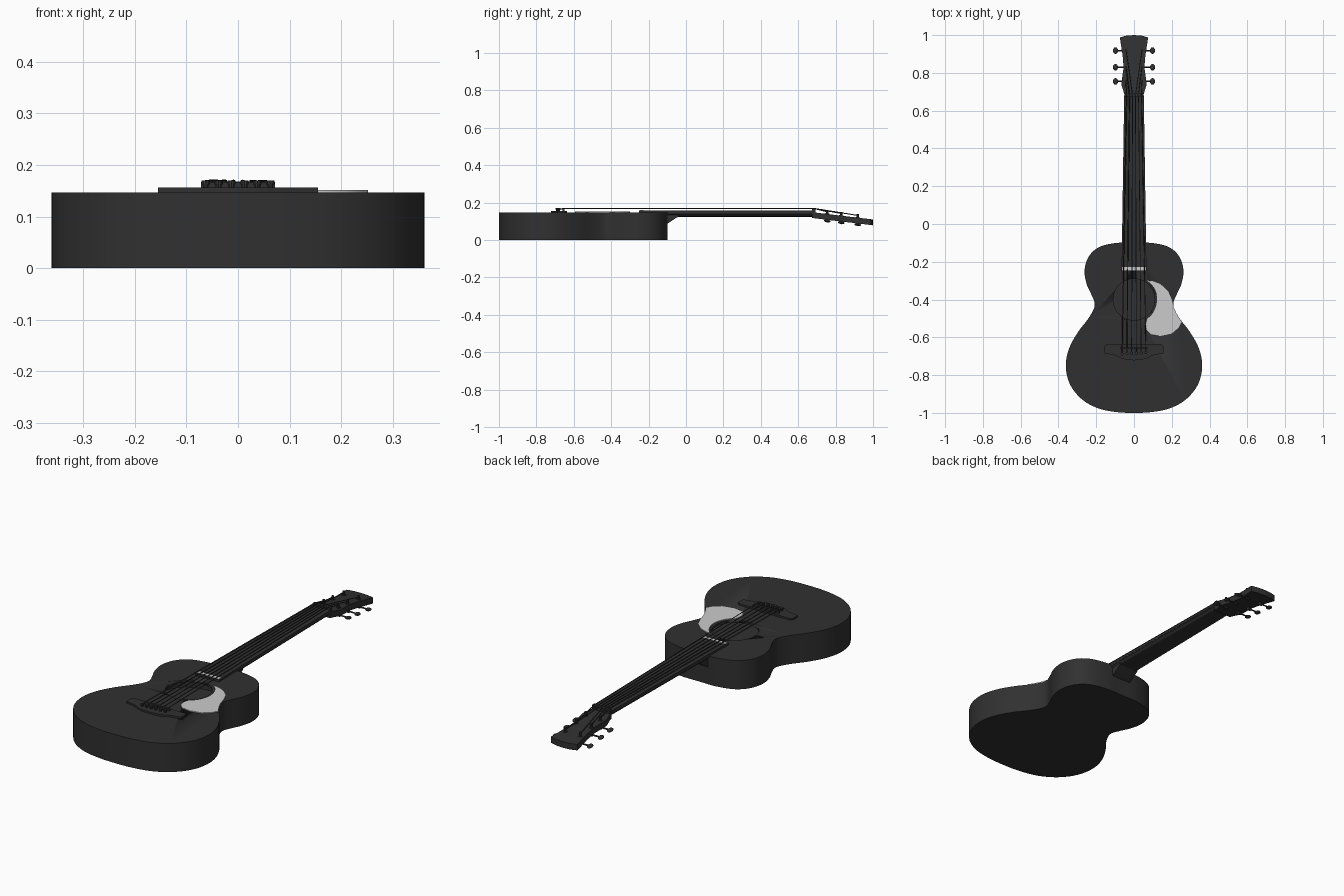
import bpy, bmesh, math
from mathutils import Matrix, Vector

if "Cube" in bpy.data.objects:
    bpy.data.objects.remove(bpy.data.objects["Cube"])

dark = bpy.data.materials.new("dark_finish")
dark.diffuse_color = (0.03, 0.03, 0.03, 1)
dark.use_nodes = True
dark.node_tree.nodes["Principled BSDF"].inputs["Base Color"].default_value = dark.diffuse_color


def finish(bm, name, mat=dark, matrix=None, angle=30):
    bmesh.ops.recalc_face_normals(bm, faces=bm.faces)
    if matrix:
        bm.transform(matrix)
        if matrix.determinant() < 0:
            bmesh.ops.reverse_faces(bm, faces=bm.faces)
    me = bpy.data.meshes.new(name)
    bm.to_mesh(me)
    bm.free()
    ob = bpy.data.objects.new(name, me)
    bpy.context.collection.objects.link(ob)
    if mat:
        me.materials.append(mat)
    bpy.ops.object.select_all(action='DESELECT')
    bpy.context.view_layer.objects.active = ob
    ob.select_set(True)
    bpy.ops.object.shade_smooth_by_angle(angle=math.radians(angle))
    return ob


def spline(pts, n=5):
    # closed Catmull-Rom curve through the points
    out, c = [], len(pts)
    for i in range(c):
        a, b, d, e = (Vector(pts[(i + k) % c]) for k in (-1, 0, 1, 2))
        for s in range(n):
            t = s / n
            out.append(0.5 * (2 * b + (d - a) * t + (2 * a - 5 * b + 4 * d - e) * t * t
                              + (3 * b - a - 3 * d + e) * t ** 3))
    return out


def mirrored(half):
    return half + [(-x, y) for x, y in reversed(half) if x > 0]


def prism(name, outline, z0, z1, mat=dark, matrix=None):
    bm = bmesh.new()
    face = bm.faces.new([bm.verts.new((x, y, z0)) for x, y in outline])
    ext = bmesh.ops.extrude_face_region(bm, geom=[face])
    for v in ext["geom"]:
        if isinstance(v, bmesh.types.BMVert):
            v.co.z = z1
    return finish(bm, name, mat, matrix)


def rod(bm, a, b, r, sides=8):
    a, b = Vector(a), Vector(b)
    m = Matrix.Translation((a + b) / 2) @ (b - a).to_track_quat('Z', 'Y').to_matrix().to_4x4()
    bmesh.ops.create_cone(bm, cap_ends=True, segments=sides, radius1=r, radius2=r,
                          depth=(b - a).length, matrix=m)


def circle(x, y, r, n=40):
    return [(x + r * math.cos(2 * math.pi * i / n), y + r * math.sin(2 * math.pi * i / n))
            for i in range(n)]


TOP = 0.147

# Hollow body with sound hole
body_outline = spline(mirrored([
    (0, -0.1), (0.1, -0.101), (0.19, -0.125), (0.243, -0.178), (0.262, -0.25), (0.25, -0.32),
    (0.225, -0.375), (0.208, -0.43), (0.238, -0.495), (0.295, -0.57), (0.342, -0.655),
    (0.361, -0.745), (0.343, -0.84), (0.285, -0.92), (0.2, -0.972), (0.1, -0.995), (0, -1)]))
body = prism("body", body_outline, 0, TOP)
inner = [(x * 0.96, -0.55 + (y + 0.55) * 0.965) for x, y in body_outline]
for cutter in (prism("cavity_cutter", inner, 0.012, 0.135),
               prism("hole_cutter", circle(0, -0.4, 0.11), 0.1, 0.2)):
    mod = body.modifiers.new("cut", 'BOOLEAN')
    mod.object = cutter
    bpy.context.view_layer.objects.active = body
    bpy.ops.object.modifier_apply(modifier=mod.name)
    bpy.data.objects.remove(cutter)

# Pickguard beside the hole (plain grey)
guard_arc = [(0.122 * math.cos(math.radians(a)), -0.4 + 0.122 * math.sin(math.radians(a)))
             for a in range(-56, 60, 8)]
guard_edge = [(0.1, -0.303), (0.14, -0.318), (0.18, -0.355), (0.2, -0.4), (0.21, -0.44),
              (0.228, -0.48), (0.252, -0.52), (0.235, -0.55), (0.2, -0.58), (0.14, -0.593),
              (0.09, -0.585), (0.066, -0.56), (0.062, -0.53)]
prism("pickguard", guard_arc + guard_edge, TOP - 0.001, 0.151, None)

# Neck lofted from D-shaped sections
bm = bmesh.new()
rings = []
for y, w in ((-0.1, 0.063), (0.69, 0.05)):
    sec = [(w, 0.149), (w, 0.14), (w * 0.85, 0.131), (w * 0.5, 0.126), (0, 0.124)]
    sec = mirrored(sec)
    rings.append([bm.verts.new((x, y, z)) for x, z in sec])
n = len(rings[0])
for i in range(n):
    j = (i + 1) % n
    bm.faces.new((rings[0][i], rings[0][j], rings[1][j], rings[1][i]))
bm.faces.new(rings[0])
bm.faces.new(rings[1])
finish(bm, "neck")

# Heel wedge, profile in the side plane
SIDE = Matrix(((0, 0, 1, 0), (1, 0, 0, 0), (0, 1, 0, 0), (0, 0, 0, 1)))
prism("heel", [(-0.103, 0.14), (-0.103, 0.088), (-0.095, 0.09), (-0.04, 0.126), (-0.04, 0.14)],
      -0.055, 0.055, dark, SIDE)

# Fretboard, light end strip and nut
prism("fretboard", [(-0.066, -0.25), (0.066, -0.25), (0.052, 0.68), (-0.052, 0.68)], TOP - 0.001, 0.158)
prism("fretboard_end_strip", [(-0.064, -0.245), (0.064, -0.245), (0.064, -0.227), (-0.064, -0.227)],
      0.155, 0.1595, None)
prism("nut", [(-0.05, 0.674), (0.05, 0.674), (0.05, 0.692), (-0.05, 0.692)], 0.14, 0.168)

# Bridge with saddle and pins
prism("bridge", mirrored([(0, -0.722), (0.06, -0.715), (0.1, -0.695), (0.155, -0.685),
                          (0.155, -0.645), (0.145, -0.636), (0, -0.636)][:-1]), TOP - 0.001, 0.156)
prism("saddle", [(-0.072, -0.661), (0.072, -0.661), (0.072, -0.65), (-0.072, -0.65)], 0.15, 0.167)
bm = bmesh.new()
for i in range(6):
    x = -0.0625 + 0.025 * i
    y = -0.688 + 0.0015 * i
    rod(bm, (x, y, 0.15), (x, y, 0.164), 0.006, 10)
    rod(bm, (x, y, 0.162), (x, y, 0.17), 0.0085, 10)
finish(bm, "bridge_pins")

# Headstock and tuners are sheared down away from the nut
TILT = Matrix(((1, 0, 0, 0), (0, 1, 0, 0), (0, -0.12, 1, 0.12 * 0.68), (0, 0, 0, 1)))
prism("headstock", mirrored([(0, 0.675), (0.05, 0.675), (0.052, 0.69), (0.066, 0.735), (0.066, 0.75),
                             (0.055, 0.83), (0.06, 0.89), (0.075, 0.988), (0.04, 0.997), (0, 1.0)]),
      0.117, 0.148, dark, TILT)
posts = [0.755, 0.83, 0.918]
for side, label in ((-1, "left"), (1, "right")):
    bm = bmesh.new()
    for y in posts:
        px = side * 0.042
        rod(bm, (px, y, 0.108), (px, y, 0.168), 0.006, 10)
        rod(bm, (px, y, 0.146), (px, y, 0.151), 0.011, 12)
        rod(bm, (side * 0.035, y, 0.111), (side * 0.09, y, 0.111), 0.004)
        rod(bm, (side * 0.034, y, 0.111), (side * 0.05, y, 0.111), 0.009)
        m = Matrix.Translation((side * 0.098, y, 0.111)) @ Matrix.Diagonal((0.0135, 0.018, 0.008, 1))
        bmesh.ops.create_uvsphere(bm, u_segments=12, v_segments=8, radius=1, matrix=m)
    finish(bm, "tuners_" + label, dark, TILT)

# Strings from pins over saddle and nut to the posts
bm = bmesh.new()
for i in range(6):
    x0, x1 = -0.0625 + 0.025 * i, -0.04 + 0.016 * i
    py = posts[min(i, 5 - i)]
    px = 0.042 * (-1 if i < 3 else 1)
    path = [(x0, -0.685, 0.162), (x0, -0.655, 0.168), (x1, 0.683, 0.169),
            (px, py, 0.16 - 0.12 * (py - 0.68))]
    r = 0.003 - 0.0002 * i
    for a, b in zip(path, path[1:]):
        rod(bm, a, b, r, 6)
finish(bm, "strings", angle=60)
